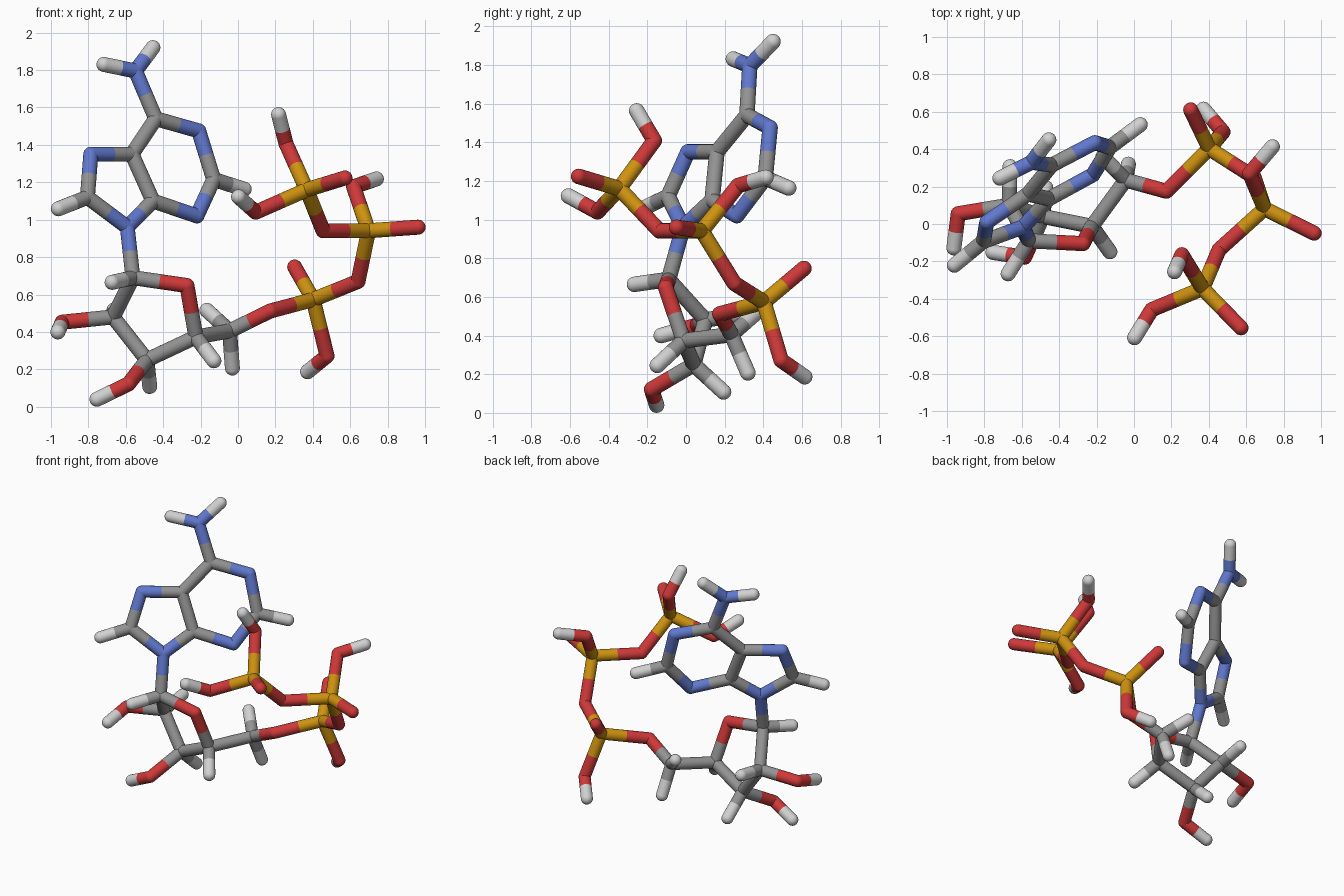
import bpy
import bmesh
from mathutils import Vector

if "Cube" in bpy.data.objects:
    bpy.data.objects.remove(bpy.data.objects["Cube"], do_unlink=True)

RADIUS = 0.04
SIDES = 24
HYDROGEN_BOND = 0.21      # length of a computed hydrogen stick
HYDROGEN_REACH = 0.26     # hydrogens join anything closer than this
HEAVY_REACH = 0.36        # other atoms join anything closer than this


def make_material(name, rgb):
    mat = bpy.data.materials.new(name)
    mat.use_nodes = True
    colour = (*rgb, 1.0)
    mat.diffuse_color = colour
    mat.node_tree.nodes["Principled BSDF"].inputs["Base Color"].default_value = colour
    return mat


palette = {
    "carbon": make_material("carbon_grey", (0.29, 0.29, 0.29)),
    "hydrogen": make_material("hydrogen_white", (0.64, 0.64, 0.64)),
    "nitrogen": make_material("nitrogen_blue", (0.12, 0.19, 0.62)),
    "oxygen": make_material("oxygen_red", (0.62, 0.04, 0.04)),
    "phosphorus": make_material("phosphorus_gold", (0.62, 0.29, 0.005)),
}
slots = {element: i for i, element in enumerate(palette)}

# Each part lists its joints by element; "bare" joints also get one hydrogen
# stick pointing away from their neighbours.
parts = {
    "double_ring": {
        "carbon": [(-.44, .315, 1.54), (-.455, .135, 1.1), (-.567, .16, 1.35)],
        "bare carbon": [(-.13, .41, 1.215), (-.805, -.093, 1.12)],
        "nitrogen": [(-.21, .435, 1.475), (-.22, .263, 1.02),
                     (-.787, .01, 1.35), (-.592, -.015, .96)],
    },
    "amine_group": {
        "nitrogen": [(-.548, .33, 1.795)],
        "hydrogen": [(-.717, .245, 1.83), (-.455, .45, 1.92)],
    },
    "sugar_ring": {
        "bare carbon": [(-.562, -.09, .69), (-.668, .1, .48),
                        (-.487, .04, .25), (-.225, -.012, .373)],
        "oxygen": [(-.273, -.105, .648)],
    },
    "sugar_hydroxyls": {
        "oxygen": [(-.94, .055, .452), (-.585, -.178, .122)],
        "hydrogen": [(-.963, -.128, .4), (-.754, -.152, .04)],
    },
    "linking_arm": {
        "carbon": [(-.045, .235, .405)],
        "hydrogen": [(-.166, .36, .515), (-.03, .32, .207)],
        "oxygen": [(.173, .175, .512)],
    },
    "inner_phosphate": {
        "phosphorus": [(.402, .403, .573)],
        "oxygen": [(.303, .61, .747), (.476, .492, .272), (.642, .25, .67)],
        "hydrogen": [(.372, .614, .187)],
    },
    "middle_phosphate": {
        "phosphorus": [(.698, .082, .941)],
        "oxygen": [(.963, -.049, .96), (.618, .27, 1.176), (.455, -.137, .941)],
        "hydrogen": [(.74, .413, 1.218)],
    },
    "outer_phosphate": {
        "phosphorus": [(.367, -.345, 1.16)],
        "oxygen": [(.572, -.555, 1.223), (.256, -.164, 1.408), (.095, -.458, 1.04)],
        "hydrogen": [(.217, -.255, 1.562), (.003, -.608, 1.122)],
    },
}


class Joint:
    def __init__(self, part, element, position):
        self.part = part
        self.element = element
        self.position = Vector(position)


def joined(a, b):
    hydrogens = [a.element, b.element].count("hydrogen")
    reach = (HEAVY_REACH, HYDROGEN_REACH, 0)[hydrogens]
    return a is not b and (a.position - b.position).length < reach


# Place the listed joints
joints, bare = [], []
for part, elements in parts.items():
    for label, positions in elements.items():
        for position in positions:
            joint = Joint(part, label.split()[-1], position)
            joints.append(joint)
            if label.startswith("bare"):
                bare.append(joint)

# Grow the hydrogens that follow from their neighbours
grown = []
for joint in bare:
    away = Vector()
    for other in joints:
        if joined(joint, other):
            away += (joint.position - other.position).normalized()
    tip = joint.position + away.normalized() * HYDROGEN_BOND
    grown.append(Joint(joint.part, "hydrogen", tip))
joints += grown


def add_ball(bm, centre, slot):
    made = bmesh.ops.create_uvsphere(bm, u_segments=SIDES, v_segments=SIDES // 2,
                                     radius=RADIUS)
    bmesh.ops.translate(bm, verts=made["verts"], vec=centre)
    paint(made["verts"], slot)


def add_stick(bm, start, end, slot):
    axis = end - start
    made = bmesh.ops.create_cone(bm, cap_ends=False, segments=SIDES, radius1=RADIUS,
                                 radius2=RADIUS, depth=axis.length)
    turn = axis.to_track_quat("Z", "Y").to_matrix().to_4x4()
    bmesh.ops.transform(bm, matrix=turn, verts=made["verts"])
    bmesh.ops.translate(bm, verts=made["verts"], vec=(start + end) / 2)
    paint(made["verts"], slot)


def paint(verts, slot):
    for face in {f for v in verts for f in v.link_faces}:
        face.material_index = slot
        face.smooth = True


# Build every part: a rounded joint and half a stick towards each neighbour
for part in parts:
    bm = bmesh.new()
    for joint in (j for j in joints if j.part == part):
        slot = slots[joint.element]
        add_ball(bm, joint.position, slot)
        for other in joints:
            if joined(joint, other):
                middle = (joint.position + other.position) / 2
                add_stick(bm, joint.position, middle, slot)
    mesh = bpy.data.meshes.new(part)
    bm.to_mesh(mesh)
    bm.free()
    for material in palette.values():
        mesh.materials.append(material)
    bpy.context.collection.objects.link(bpy.data.objects.new(part, mesh))
